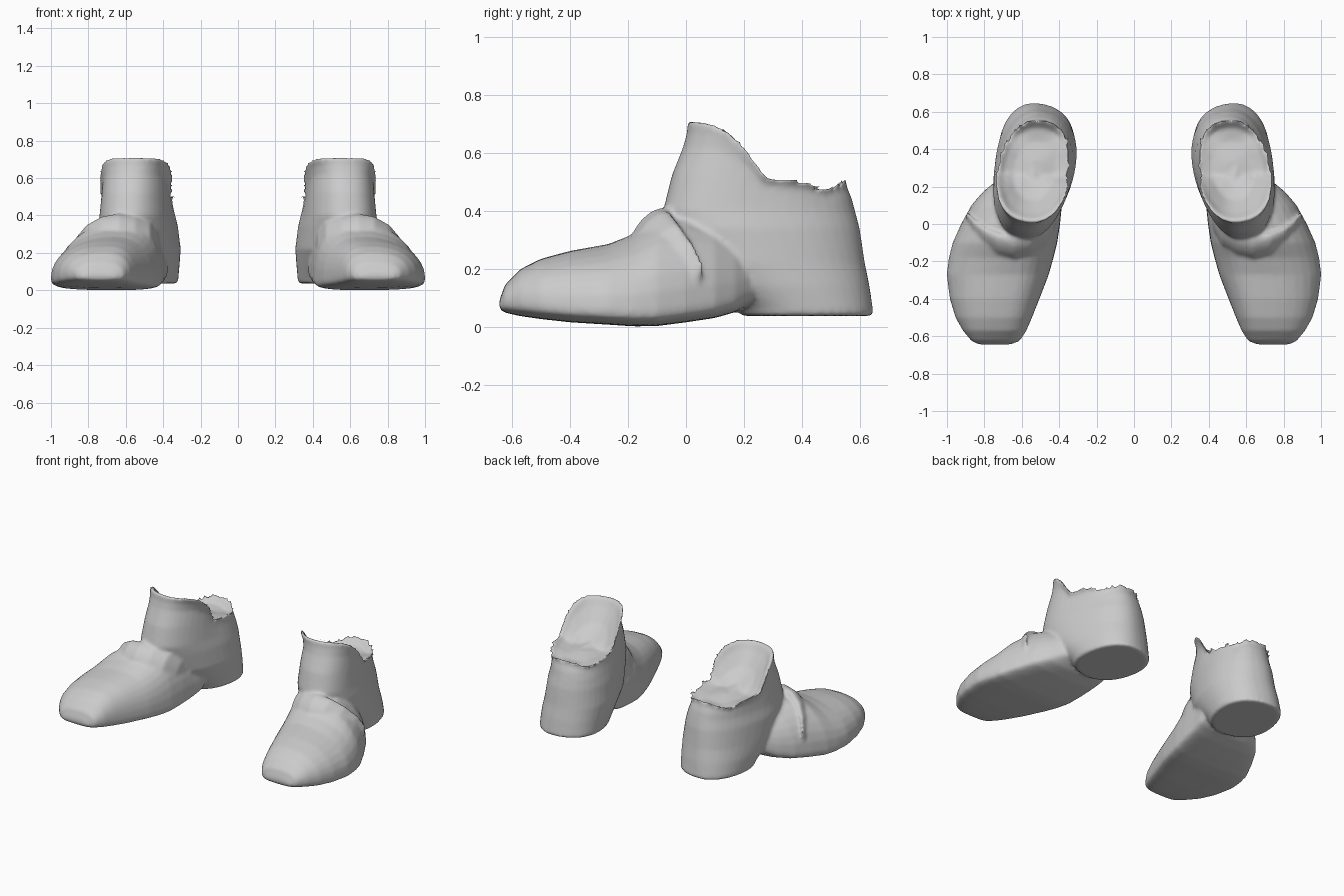
import bpy, bmesh, math
from mathutils import Vector

if "Cube" in bpy.data.objects:
    bpy.data.objects.remove(bpy.data.objects["Cube"])

leather = bpy.data.materials.new("grey leather")
leather.diffuse_color = (0.6, 0.6, 0.6, 1)
leather.use_nodes = True
leather.node_tree.nodes["Principled BSDF"].inputs["Base Color"].default_value = leather.diffuse_color
bm = bmesh.new()


def interp(table, t):
    """Piecewise linear lookup in (t, value) pairs."""
    for (a, va), (b, vb) in zip(table, table[1:]):
        if t <= b:
            return va + (vb - va) * max(0, (t - a) / (b - a))
    return table[-1][1]


def loft(rings):
    """Skin closed rings and cap both ends."""
    loops = [[bm.verts.new(p) for p in r] for r in rings]
    n = len(loops[0])
    for a, b in zip(loops, loops[1:]):
        for i in range(n):
            j = (i + 1) % n
            bm.faces.new((a[i], a[j], b[j], b[i]))
    bm.faces.new(loops[0])
    bm.faces.new(loops[-1])


def power(v, e):
    return math.copysign(abs(v) ** e, v)


# Foot: y, inner x, outer x, sole z, top z, ridge x
foot = [(-.645, .66, .83, .060, .09, .74), (-.625, .61, .87, .048, .145, .73),
        (-.57, .575, .915, .036, .20, .715), (-.50, .545, .955, .026, .235, .70),
        (-.40, .505, .985, .015, .262, .69), (-.27, .455, 1.002, .007, .285, .67),
        (-.18, .43, .99, .001, .32, .65), (-.10, .41, .97, .002, .37, .64),
        (0, .395, .925, .015, .385, .62), (.10, .385, .87, .03, .36, .60),
        (.17, .375, .81, .05, .33, .58), (.22, .38, .75, .08, .29, .57),
        (.30, .42, .66, .09, .25, .55)]
sections = []
for y, xi, xo, zb, zt, xr in foot:
    side = zb + min(.055, (zt - zb) * .4)
    outer_e = interp([(-.64, .75), (-.4, .9), (-.1, 1.1)], y)
    ring = []
    for k in range(32):
        a = 2 * math.pi * k / 32
        c, s = math.cos(a), math.sin(a)
        half = (xo - xr) if c > 0 else (xr - xi)
        if s >= 0:      # outer flank slopes gently, inner flank is steep
            e = outer_e if c > 0 else .8
            ring.append((xr + half * power(c, e), y, side + (zt - side) * power(s, .95)))
        else:           # nearly flat sole
            ring.append((xr + half * power(c, .7), y, side + (side - zb) * power(s, .5)))
    sections.append(ring)
loft(sections)

# Ankle and heel: rings run from front (t=0) to back (t=1)
rim = [(.02, .71), (.10, .70), (.18, .65), (.225, .59), (.26, .522), (.40, .508), (.485, .478), (.555, .515)]


def ankle_ring(fx, fy, bx, by, w_in, w_out, z, frac=0, drop=0):
    f, b = Vector((fx, fy)), Vector((bx, by))
    across = Vector((b.y - f.y, f.x - b.x)).normalized()
    ring = []
    for k in range(40):
        a = 2 * math.pi * k / 40
        s = math.sin(a)
        t = .5 - .5 * power(math.cos(a), .9)
        p = f.lerp(b, t) + across * (w_out if s > 0 else w_in) * power(s, .85)
        ring.append((p.x, p.y, z + frac * (interp(rim, p.y) - z) - drop))
    return ring


loft([
    ankle_ring(.58, .20, .485, .643, .205, .185, .037),
    ankle_ring(.58, .19, .485, .64, .21, .19, .06),
    ankle_ring(.60, .10, .48, .628, .222, .195, .14),
    ankle_ring(.615, .01, .475, .612, .23, .195, .22),
    ankle_ring(.62, -.05, .475, .595, .215, .19, .34),
    ankle_ring(.61, -.075, .475, .58, .195, .185, .40),
    ankle_ring(.60, -.045, .48, .568, .183, .18, .40, .4),
    ankle_ring(.595, -.005, .48, .552, .175, .178, .40, .72),
    ankle_ring(.59, .008, .48, .55, .185, .19, .40, .88),
    ankle_ring(.585, .01, .48, .56, .203, .203, .40, .98),
    ankle_ring(.585, .018, .48, .558, .201, .201, .40, 1.01),
    ankle_ring(.58, .034, .48, .540, .185, .185, .40, 1, .008),
    ankle_ring(.575, .06, .485, .51, .165, .165, .40, .9, .015),
    ankle_ring(.56, .13, .50, .44, .11, .11, .46, .6, .02),
    ankle_ring(.54, .22, .52, .34, .04, .04, .50, .3, .02)])

# Fold over the instep, tapering into both flanks
path = [(.41, .07, .20, .35), (.425, .01, .26, .7), (.47, -.06, .305, .9), (.55, -.105, .33, 1),
        (.64, -.125, .343, 1), (.73, -.11, .328, 1), (.81, -.07, .288, .9),
        (.865, -.015, .235, .75), (.90, .05, .18, .35)]
folds = []
for x, y, z, s in path:
    ring = []
    for k in range(16):
        a = 2 * math.pi * k / 16
        u, v = .085 * s * math.cos(a), .04 * s * math.sin(a)
        ring.append((x, y + .68 * u - .73 * v, z + .73 * u + .68 * v))
    folds.append(ring)
loft(folds)

# Fuse the parts into one soft skin and mirror it to the other shoe
bmesh.ops.recalc_face_normals(bm, faces=bm.faces)
me = bpy.data.meshes.new("shoe_pair")
bm.to_mesh(me)
bm.free()
me.materials.append(leather)
shoe = bpy.data.objects.new("shoe_pair", me)
bpy.context.collection.objects.link(shoe)
remesh = shoe.modifiers.new("fuse", 'REMESH')
remesh.mode = 'VOXEL'
remesh.voxel_size = .011
remesh.use_smooth_shade = True
soft = shoe.modifiers.new("soften", 'SMOOTH')
soft.factor = .5
soft.iterations = 5
shoe.modifiers.new("other_shoe", 'MIRROR')
